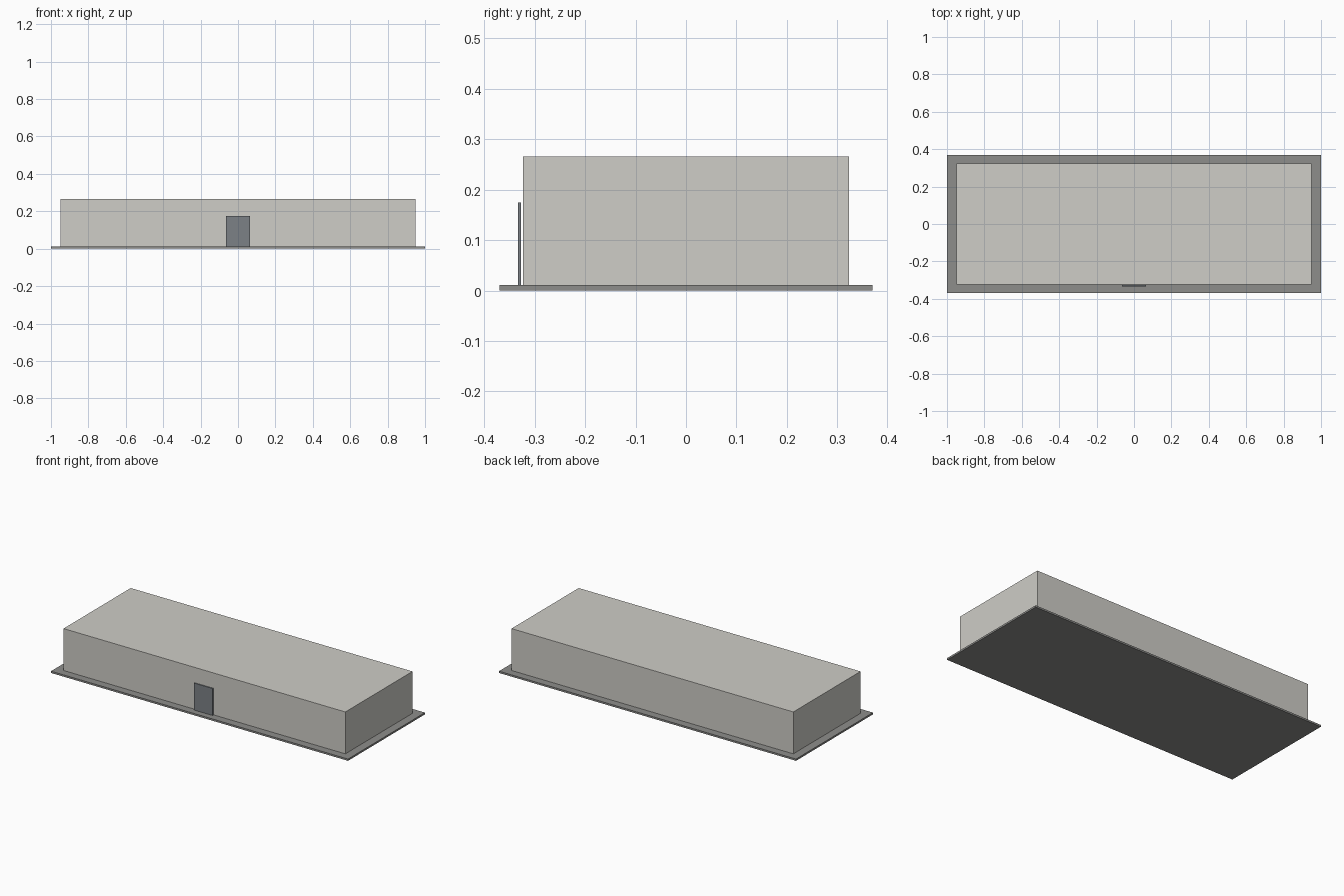
import bpy

if "Cube" in bpy.data.objects:
    bpy.data.objects.remove(bpy.data.objects["Cube"])


def box(name, lo, hi, color):
    """Axis-aligned box between two corners, with a flat colour."""
    size = [b - a for a, b in zip(lo, hi)]
    centre = [(a + b) / 2 for a, b in zip(lo, hi)]
    bpy.ops.mesh.primitive_cube_add(size=1, location=centre)
    ob = bpy.context.object
    ob.name = name
    ob.scale = size
    bpy.ops.object.transform_apply(location=False, rotation=False, scale=True)
    mat = bpy.data.materials.new(name + "_colour")
    mat.diffuse_color = (*color, 1)
    mat.use_nodes = True
    mat.node_tree.nodes["Principled BSDF"].inputs["Base Color"].default_value = mat.diffuse_color
    ob.data.materials.append(mat)
    return ob


# Thin ground slab
box("base_slab", (-1, -0.37, 0), (1, 0.37, 0.011), (0.27, 0.27, 0.26))

# Main building block
box("building", (-0.949, -0.323, 0.011), (0.949, 0.323, 0.266), (0.62, 0.61, 0.57))

# Door panel standing just off the front wall
box("door", (-0.063, -0.333, 0.011), (0.063, -0.327, 0.175), (0.2, 0.22, 0.24))
